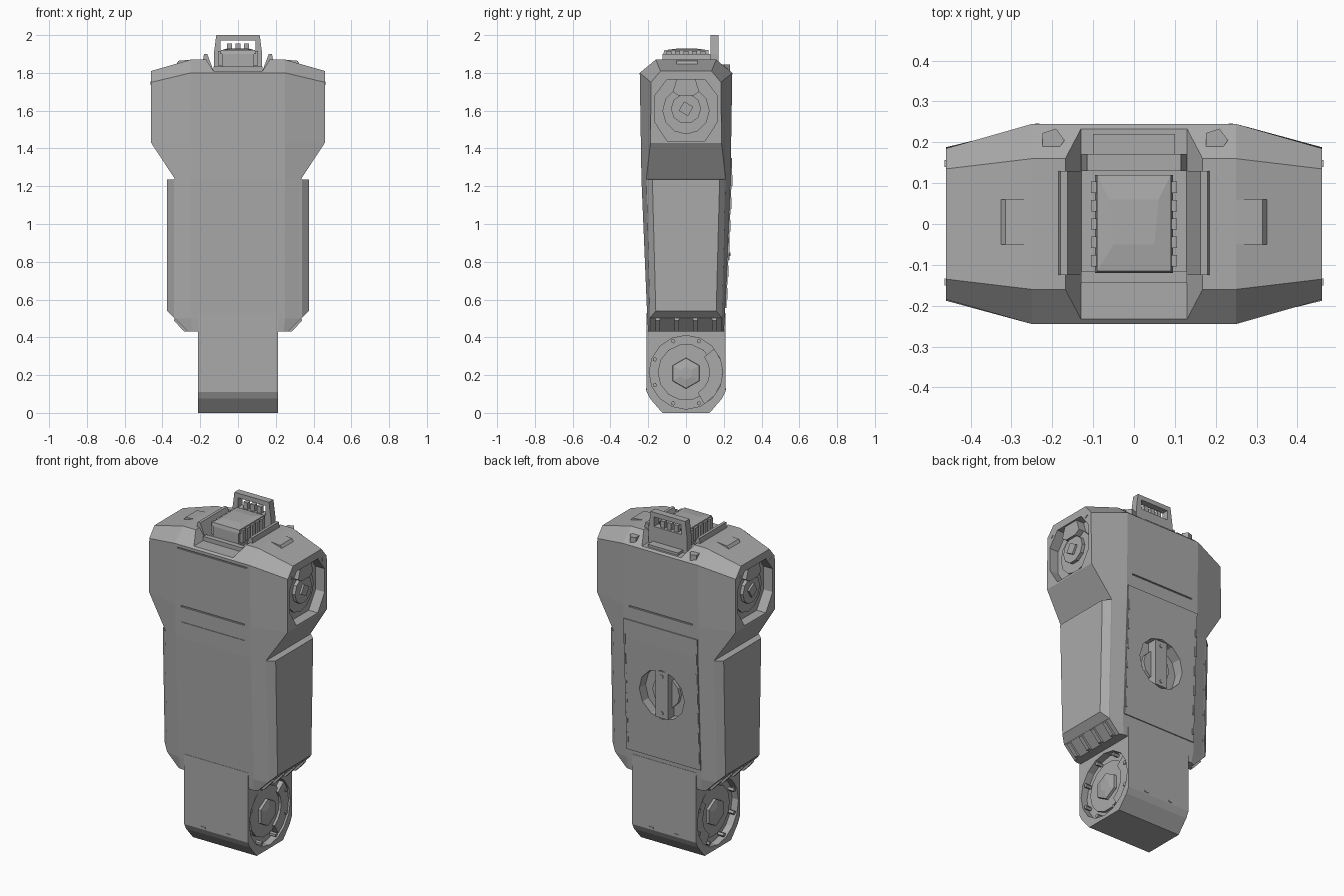
import bpy, bmesh
from math import sin, cos, pi, radians

cube = bpy.data.objects.get("Cube")
if cube:
    bpy.data.objects.remove(cube, do_unlink=True)

grey = bpy.data.materials.new("mid_grey")
grey.use_nodes = True
grey.diffuse_color = (0.4, 0.4, 0.4, 1)
grey.node_tree.nodes["Principled BSDF"].inputs["Base Color"].default_value = (0.4, 0.4, 0.4, 1)


def finish(name, bm):
    bmesh.ops.recalc_face_normals(bm, faces=bm.faces)
    mesh = bpy.data.meshes.new(name)
    bm.to_mesh(mesh)
    bm.free()
    mesh.materials.append(grey)
    obj = bpy.data.objects.new(name, mesh)
    bpy.context.collection.objects.link(obj)
    return obj


def loft(name, rings, cap_top=True):
    bm = bmesh.new()
    loops = [[bm.verts.new(p) for p in ring] for ring in rings]
    n = len(loops[0])
    for low, high in zip(loops, loops[1:]):
        for i in range(n):
            j = (i + 1) % n
            bm.faces.new((low[i], low[j], high[j], high[i]))
    bm.faces.new(loops[0])
    if cap_top:
        bm.faces.new(loops[-1])
    else:  # roof of an eight-sided ring: sloped ends and a flat middle
        t = loops[-1]
        for ids in ((0, 1, 2, 3), (0, 3, 4, 7), (4, 5, 6, 7)):
            bm.faces.new([t[i] for i in ids])
    return finish(name, bm)


def prism(name, points, axis, start, end):
    place = {"x": lambda p, d: (d, p[0], p[1]),
             "y": lambda p, d: (p[0], d, p[1]),
             "z": lambda p, d: (p[0], p[1], d)}[axis]
    return loft(name, [[place(p, d) for p in points] for d in (start, end)])


def box(name, x, y, z):
    corners = [(x[0], y[0]), (x[1], y[0]), (x[1], y[1]), (x[0], y[1])]
    return prism(name, corners, "z", *z)


def ngon(n, r, cx=0, cz=0, turn=0):
    return [(cx + r * cos(turn + 2 * pi * i / n), cz + r * sin(turn + 2 * pi * i / n)) for i in range(n)]


def cut(target, cutters):
    for c in cutters:
        mod = target.modifiers.new("cut", "BOOLEAN")
        mod.operation, mod.solver, mod.object = "DIFFERENCE", "EXACT", c
    bpy.context.view_layer.update()
    deps = bpy.context.evaluated_depsgraph_get()
    mesh = bpy.data.meshes.new_from_object(target.evaluated_get(deps))
    target.modifiers.clear()
    target.data = mesh
    for c in cutters:
        bpy.data.objects.remove(c, do_unlink=True)


def ring(a, b, zi, c, d, zo):
    """Eight-sided section: broad front and back, narrower sides."""
    return [(a, -b, zi), (c, -d, zo), (c, d, zo), (a, b, zi),
            (-a, b, zi), (-c, d, zo), (-c, -d, zo), (-a, -b, zi)]


def back_y(z):
    return 0.205 + 0.031 * (z - 0.5) / 0.74 if z < 1.24 else 0.236 + 0.009 * (z - 1.24) / 0.56


# Main housing
body = loft("main_housing", [
    ring(0.24, 0.2, 0.43, 0.265, 0.19, 0.43),
    ring(0.25, 0.205, 0.5, 0.335, 0.19, 0.5),
    ring(0.25, 0.236, 1.24, 0.335, 0.21, 1.24),
    ring(0.25, 0.239, 1.43, 0.46, 0.188, 1.43),
    ring(0.25, 0.245, 1.8, 0.46, 0.185, 1.75),
    ring(0.25, 0.16, 1.87, 0.46, 0.135, 1.81)], cap_top=False)

shoulder = [(-0.165, 1.54), (-0.1, 1.44), (0.1, 1.44), (0.165, 1.54),
            (0.165, 1.68), (0.1, 1.765), (-0.1, 1.765), (-0.165, 1.68)]
cutters = [
    prism("top_channel_cutter", [(-0.13, 1.81), (0.13, 1.81), (0.2, 1.92), (-0.2, 1.92)], "y", -0.3, 0.3),
    prism("dial_cutter", ngon(12, 0.15, 0, 0.95), "y", 0.17, 0.3)]
for s in (-1, 1):
    cutters.append(prism("shoulder_cutter", shoulder, "x", s * 0.4, s * 0.5))
    cutters.append(box("seam_cutter", (-0.21, 0.21), sorted((s * 0.232, s * 0.3)), (1.427, 1.435)))
cutters.append(box("top_seam_cutter", (-0.23, 0.23), (-0.3, -0.238), (1.775, 1.782)))
cutters.append(box("low_seam_cutter", (-0.21, 0.21), (-0.3, -0.234), (1.335, 1.34)))
cut(body, cutters)

# Rear access panel with a round dial recess
low, high = 0.555, 1.35
panel = prism("rear_panel", [(back_y(low) - 0.01, low), (back_y(low) + 0.006, low), (back_y(1.24) + 0.006, 1.24),
                             (back_y(high) + 0.006, high), (back_y(high) - 0.01, high)], "x", -0.245, 0.245)
cut(panel, [prism("panel_cutter", ngon(12, 0.15, 0, 0.95), "y", 0.1, 0.3)])
prism("dial_bar", [(-0.04, 0.81), (0.04, 0.81), (0.04, 1.09), (-0.04, 1.09)], "y", 0.16, 0.23)
prism("dial_hub", ngon(12, 0.09, 0, 0.95), "y", 0.16, 0.19)
for z in (0.84, 1.06):
    prism("dial_screw", ngon(6, 0.012, 0, z), "y", 0.225, 0.235)
for s in (-1, 1):
    for i in range(6):
        z = 0.63 + 0.12 * i
        box("panel_clip", (s * 0.237 - 0.005, s * 0.237 + 0.005), (back_y(z) - 0.01, back_y(z) + 0.01), (z - 0.03, z + 0.03))

for s in (-1, 1):
    # Side armour plates
    loft("side_plate", [
        [(s * 0.325, -0.192, 0.495), (s * 0.325, 0.192, 0.495), (s * 0.325, 0.212, 1.24), (s * 0.325, -0.212, 1.24)],
        [(s * 0.338, -0.19, 0.503), (s * 0.338, 0.19, 0.503), (s * 0.338, 0.21, 1.237), (s * 0.338, -0.21, 1.237)],
        [(s * 0.375, -0.16, 0.54), (s * 0.375, 0.16, 0.54), (s * 0.375, 0.178, 1.235), (s * 0.375, -0.178, 1.235)]])
    # Ribs under the plates
    for y in (-0.15, -0.05, 0.05, 0.15):
        prism("lower_rib", [(s * 0.255, 0.43), (s * 0.285, 0.43), (s * 0.34, 0.49), (s * 0.325, 0.52)], "y", y - 0.012, y + 0.012)
    # Shoulder joints
    prism("shoulder_disc", ngon(12, 0.125, 0, 1.6), "x", s * 0.39, s * 0.415)
    prism("shoulder_hub", ngon(10, 0.08, 0, 1.61), "x", s * 0.39, s * 0.435)
    prism("shoulder_pin", ngon(4, 0.04, 0, 1.61, 0.25), "x", s * 0.39, s * 0.447)
    prism("shoulder_bracket", [(-0.07, 1.7), (-0.04, 1.68), (0.04, 1.68), (0.07, 1.7), (0.05, 1.765), (-0.05, 1.765)],
          "x", s * 0.39, s * 0.45)
    for y in (-0.145, 0.145):
        prism("shoulder_bolt", ngon(3, 0.012, y, 1.745), "x", s * 0.45, s * 0.464)
    # Raised humps on the sloping roof
    prism("roof_hump", [(s * 0.24, 1.84), (s * 0.25, 1.87), (s * 0.315, 1.864), (s * 0.332, 1.84)], "y", -0.05, 0.06)
    # Rails beside the top channel
    prism("channel_rail", [(s * 0.125, 1.8), (s * 0.15, 1.8), (s * 0.185, 1.87), (s * 0.18, 1.9), (s * 0.163, 1.9)],
          "y", -0.125, 0.13)
    prism("rear_lug", ngon(5, 0.03, s * 0.2, 0.205), "z", 1.8, 1.845)

# Lower joint block with round recesses on both sides
neck = prism("lower_joint", [(-0.208, 0.53), (-0.208, 0.11), (-0.19, 0.075), (-0.125, 0), (0.125, 0),
                             (0.19, 0.075), (0.208, 0.11), (0.208, 0.53)], "x", -0.212, 0.212)
cut(neck, [prism("joint_cutter", ngon(16, 0.195, 0, 0.215), "x", s * 0.17, s * 0.3) for s in (-1, 1)])
for s in (-1, 1):
    prism("joint_disc", ngon(14, 0.15, 0, 0.215), "x", s * 0.16, s * 0.185)
    loft("joint_hub", [[(s * x, y, z) for y, z in ngon(6, r, 0, 0.21, pi / 6)]
                       for x, r in ((0.16, 0.085), (0.2, 0.08), (0.208, 0.035))])
    # Curved guard over part of the rim
    angles = [radians(-60 + 20 * i) for i in range(6)]
    arc = [(r * cos(t), 0.215 + r * sin(t)) for r, order in ((0.194, angles), (0.125, angles[::-1])) for t in order]
    prism("joint_guard", arc, "x", s * 0.16, s * 0.2)
    for t in range(8):
        y, z = ngon(8, 0.178, 0, 0.215, pi / 8)[t]
        prism("joint_bolt", ngon(5, 0.012, y, z), "x", s * 0.165, s * 0.207)
    for y in (-0.1, 0.1):
        box("joint_tab", sorted((s * 0.07, s * 0.1)), sorted((y * 2, y * 2.11)), (0.12, 0.128))

# Top mechanism in the channel
box("feed_block", (-0.085, 0.085), (-0.115, 0.12), (1.8, 1.905))
loft("feed_lid", [
    [(-0.095, -0.12, 1.9), (0.095, -0.12, 1.9), (0.095, 0.12, 1.9), (-0.095, 0.12, 1.9)],
    [(-0.09, -0.115, 1.92), (0.09, -0.115, 1.92), (0.09, 0.12, 1.92), (-0.09, 0.12, 1.92)],
    [(-0.05, -0.05, 1.928), (0.05, -0.05, 1.928), (0.06, 0.06, 1.928), (-0.06, 0.06, 1.928)]])
for s in (-1, 1):
    for y in (-0.09, -0.045, 0, 0.045, 0.09):
        box("feed_tooth", sorted((s * 0.08, s * 0.105)), (y - 0.014, y + 0.014), (1.84, 1.915))
box("front_sill", (-0.13, 0.13), (-0.145, -0.115), (1.8, 1.835))

# Upright sight frame
frame = prism("sight_frame", [(-0.128, 1.8), (0.128, 1.8), (0.128, 1.9), (0.115, 2.0), (-0.115, 2.0), (-0.128, 1.9)],
              "y", 0.13, 0.172)
cut(frame, [box("window_cutter", (-0.092, 0.092), (0.1, 0.2), (1.915, 1.972))])
for x in (-0.045, 0.0, 0.045):
    box("sight_post", (x - 0.014, x + 0.014), (0.135, 0.16), (1.91, 1.955))
box("sight_base", (-0.1, 0.1), (0.165, 0.22), (1.8, 1.825))
